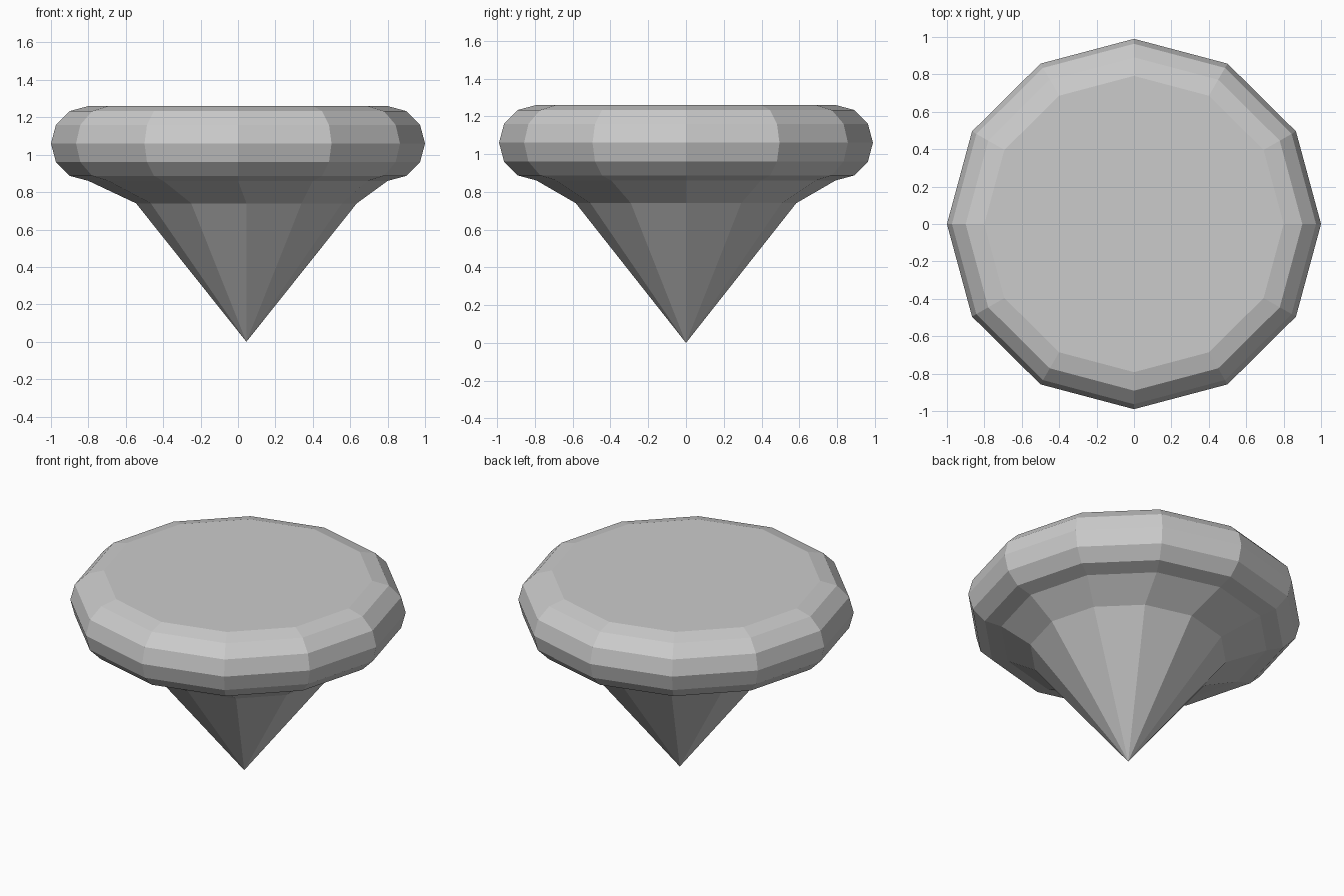
import bpy, bmesh
from math import sin, cos, pi, radians

if "Cube" in bpy.data.objects:
    bpy.data.objects.remove(bpy.data.objects["Cube"])

SIDES = 12
Y_SCALE = 0.99          # very slightly squashed front to back
TIP_X = 0.045           # the pointed base sits a little off centre


def add_ring(bm, radius, z, cx=0.0):
    return [bm.verts.new((cx + radius * cos(2 * pi * i / SIDES),
                          Y_SCALE * radius * sin(2 * pi * i / SIDES), z))
            for i in range(SIDES)]


bm = bmesh.new()

# Offset cone: tip and its widest ring
tip = bm.verts.new((TIP_X, 0, 0))
rings = [add_ring(bm, 0.59, 0.74, TIP_X)]

# Rounded rim: half circle profile from underside to top
for k in range(7):
    a = radians(-90 + 30 * k)
    rings.append(add_ring(bm, 0.8 + 0.2 * cos(a), 1.06 + 0.2 * sin(a)))

# Cone faces, bands between rings, flat top
for i in range(SIDES):
    j = (i + 1) % SIDES
    bm.faces.new((tip, rings[0][j], rings[0][i]))
    for low, high in zip(rings, rings[1:]):
        bm.faces.new((low[i], low[j], high[j], high[i]))
bm.faces.new(rings[-1])

bmesh.ops.recalc_face_normals(bm, faces=bm.faces)
mesh = bpy.data.meshes.new("pointed_disc")
bm.to_mesh(mesh)
bm.free()
bpy.context.collection.objects.link(bpy.data.objects.new("pointed_disc", mesh))
